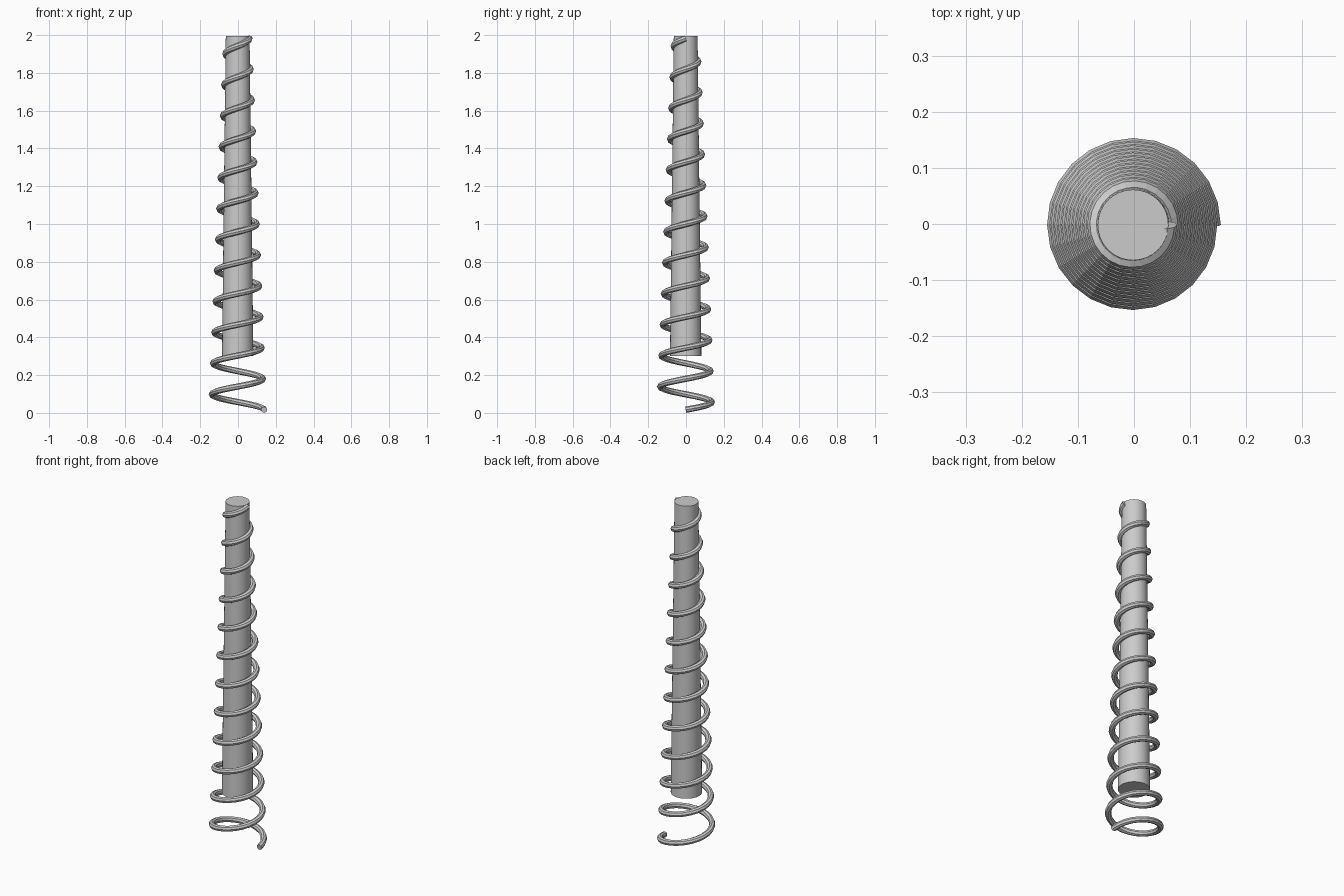
import bpy, math
from mathutils import Vector

if "Cube" in bpy.data.objects:
    bpy.data.objects.remove(bpy.data.objects["Cube"])

OFF = -0.0017           # shift that centres the tapering spiral
TURNS, STEPS, SIDES = 12, 24, 8
R0, R1, WIRE = 0.140, 0.062, 0.0165
Z0, Z1 = 0.0165, 1.983

# tapered core
bpy.ops.mesh.primitive_cone_add(vertices=32, radius1=0.083, radius2=0.063,
                                depth=1.695, location=(OFF, OFF, 0.3 + 1.695 / 2))
bpy.context.object.name = "core"
bpy.ops.object.shade_smooth_by_angle(angle=math.radians(30))


# spiral path, narrowing towards the top
def path(t):
    a = 2 * math.pi * TURNS * t
    r = R0 + (R1 - R0) * t
    return Vector((r * math.cos(a) + OFF, r * math.sin(a) + OFF, Z0 + (Z1 - Z0) * t))


# round wire swept along the spiral
verts, faces = [], []
n = TURNS * STEPS
for i in range(n + 1):
    t = i / n
    a = 2 * math.pi * TURNS * t
    tangent = (path(t + 1e-4) - path(t - 1e-4)).normalized()
    out = Vector((math.cos(a), math.sin(a), 0))
    up = out.cross(tangent).normalized()
    side = tangent.cross(up)
    for k in range(SIDES):
        b = 2 * math.pi * k / SIDES
        verts.append(path(t) + WIRE * (math.cos(b) * side + math.sin(b) * up))
for i in range(n):
    for k in range(SIDES):
        k2 = (k + 1) % SIDES
        a, b = i * SIDES, (i + 1) * SIDES
        faces.append((a + k, a + k2, b + k2, b + k))
faces.append(tuple(range(SIDES)))
faces.append(tuple(n * SIDES + k for k in reversed(range(SIDES))))
mesh = bpy.data.meshes.new("spiral_thread")
mesh.from_pydata(verts, [], [f[::-1] for f in faces])
mesh.update()

# consistent outward normals
import bmesh
bm = bmesh.new()
bm.from_mesh(mesh)
bmesh.ops.recalc_face_normals(bm, faces=bm.faces)
bm.to_mesh(mesh)
bm.free()
thread = bpy.data.objects.new("spiral_thread", mesh)
bpy.context.collection.objects.link(thread)
